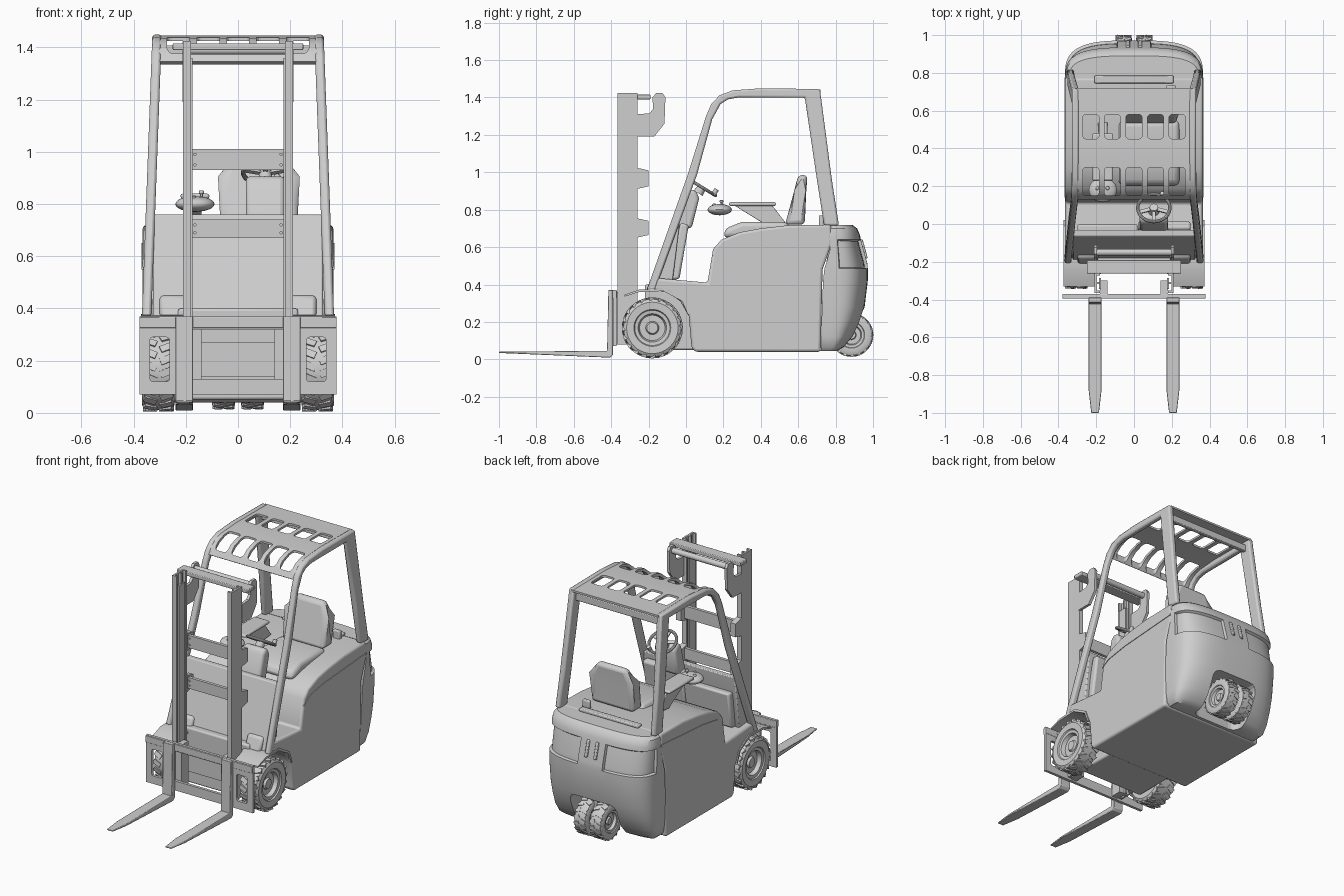
import bpy, bmesh, math
from mathutils import Matrix, Vector

cube = bpy.data.objects.get("Cube")
if cube:
    bpy.data.objects.remove(cube)

GREY = (0.62, 0.62, 0.62, 1)
grey = bpy.data.materials.new("plain grey")
grey.use_nodes = True
grey.diffuse_color = GREY
grey.node_tree.nodes["Principled BSDF"].inputs["Base Color"].default_value = GREY
parts = []


def finish(name, bm, bevel=0.0, segments=2):
    bmesh.ops.recalc_face_normals(bm, faces=bm.faces)
    me = bpy.data.meshes.new(name)
    bm.to_mesh(me)
    bm.free()
    ob = bpy.data.objects.new(name, me)
    bpy.context.collection.objects.link(ob)
    me.materials.append(grey)
    parts.append(ob)
    if bevel:
        mod = ob.modifiers.new("Bevel", 'BEVEL')
        mod.width, mod.segments, mod.limit_method = bevel, segments, 'ANGLE'
        mod.angle_limit = math.radians(35)
    return ob


def add_prism(bm, profile, x0, x1):
    """Side outline (y, z) extruded from x0 to x1."""
    face = bm.faces.new([bm.verts.new((x0, y, z)) for y, z in profile])
    out = bmesh.ops.extrude_face_region(bm, geom=[face])
    verts = [v for v in out["geom"] if isinstance(v, bmesh.types.BMVert)]
    bmesh.ops.translate(bm, verts=verts, vec=(x1 - x0, 0, 0))


def prism(name, profile, x0, x1, bevel=0.0, both=False, lean=0.0, segments=2):
    obs = []
    for side, s in (("left", 1), ("right", -1)) if both else (("", 1),):
        bm = bmesh.new()
        add_prism(bm, profile, x0 * s, x1 * s)
        for v in bm.verts:
            v.co.x -= s * lean * (v.co.z - 0.37)
        obs.append(finish(f"{side}_{name}".strip("_"), bm, bevel, segments))
    return obs[0]


def box(name, x0, x1, y0, y1, z0, z1, bevel=0.0, both=False, segments=2):
    return prism(name, [(y0, z0), (y1, z0), (y1, z1), (y0, z1)], x0, x1, bevel, both, 0, segments)


def cut(target, cutter):
    mod = target.modifiers.new("Cut", 'BOOLEAN')
    mod.object, mod.operation, mod.solver = cutter, 'DIFFERENCE', 'EXACT'
    cutter.hide_render = True
    cutter.hide_viewport = True
    cutter.display_type = 'WIRE'
    parts.remove(cutter)


def cylinder(name, center, radius, depth, axis, top=None, bevel=0.0):
    bm = bmesh.new()
    bmesh.ops.create_cone(bm, cap_ends=True, segments=24, radius1=radius,
                          radius2=radius if top is None else top, depth=depth)
    turn = Vector(axis).to_track_quat('Z', 'Y').to_matrix().to_4x4()
    bm.transform(Matrix.Translation(center) @ turn)
    return finish(name, bm, bevel)


def wheel(name, x, y, z, r, w, lugs):
    """Revolved tyre and rim with staggered tread blocks."""
    half = [(0, .3), (.18, .3), (.22, .2), (.42, .2), (.47, .4), (.58, .42),
            (.61, .48), (.85, .5), (.95, .42), (.97, .2)]
    outline = half + [(a, -b) for a, b in reversed(half)]
    bm = bmesh.new()
    verts = [bm.verts.new((b * w, 0, a * r)) for a, b in outline]
    edges = [bm.edges.new(p) for p in zip(verts, verts[1:])]
    bmesh.ops.spin(bm, geom=verts + edges, cent=(0, 0, 0), axis=(1, 0, 0),
                   angle=math.tau, steps=40)
    bmesh.ops.remove_doubles(bm, verts=bm.verts, dist=1e-5)
    for i in range(lugs):
        for s in (1, -1):
            m = (Matrix.Rotation(math.tau * (i + s / 4) / lugs, 4, 'X')
                 @ Matrix.Translation((s * w * .25, 0, r * .95))
                 @ Matrix.Rotation(s * .4, 4, 'Z')
                 @ Matrix.Diagonal((w * .4, r * .17, r * .1, 1)))
            bmesh.ops.create_cube(bm, size=1, matrix=m)
    bm.transform(Matrix.Translation((x, y, z)))
    return finish(name, bm)


# Chassis and hood
prism("hood_body", [(.03, .06), (.05, .04), (.72, .04), (.73, .48), (.78, .62), (.775, .72),
      (.55, .717), (.40, .70), (.29, .68), (.19, .64), (.145, .59), (.115, .41),
      (-.16, .435), (-.185, .37), (-.10, .36), (-.03, .31), (.015, .23)],
      -.365, .365, .022, segments=3)
prism("side_trim", [(.14, .55), (.20, .585), (.35, .61), (.775, .64), (.775, .65),
      (.35, .62), (.20, .595)], .36, .369, both=True)
box("front_chassis", -.23, .23, -.22, .06, .05, .40, .01)
box("axle_beam", -.27, .27, -.21, -.15, .12, .22)
prism("front_fender", [(-.33, .335), (-.25, .36), (-.12, .365), (-.02, .31), (.01, .24), (.02, .24),
      (-.01, .32), (-.11, .378), (-.25, .373), (-.33, .345)], .20, .372, both=True)
prism("pillar_foot", [(-.215, .365), (-.18, .45), (-.12, .45), (-.12, .365)], .19, .30, .015, both=True)

# Front cowl and dash
prism("front_cowl", [(-.19, .37), (-.065, .76), (-.03, .76), (-.07, .43), (-.10, .37)], -.325, .325, .006)
prism("dash_box", [(-.10, .42), (-.03, .73), (.015, .72), (-.035, .43)], .02, .30, .012)
prism("dash_tray", [(-.10, .42), (-.05, .66), (.0, .66), (-.035, .43)], -.30, .02, .012)


# Rear counterweight lofted from rounded plan outlines
def outline(z, w, back, front):
    pts = []
    for i in range(33):
        t = math.pi * i / 32
        c, s = math.cos(t), max(math.sin(t), 0)
        pts.append((math.copysign(abs(c) ** .62 * w, c), .77 + (back - .77) * s ** .62, z))
    return [(w, front, z)] + pts + [(-w, front, z)]


levels = [(.045, .325, .81, .72), (.065, .345, .845, .722), (.12, .355, .893, .723), (.20, .36, .93, .725),
          (.28, .363, .955, .727), (.42, .366, .972, .733), (.485, .366, .972, .74), (.515, .366, .969, .75),
          (.64, .364, .935, .785), (.665, .364, .93, .785), (.70, .358, .915, .78), (.718, .34, .89, .78)]
bm = bmesh.new()
rings = [[bm.verts.new(p) for p in outline(*lv)] for lv in levels]
for a, b in zip(rings, rings[1:]):
    for i in range(len(a)):
        j = (i + 1) % len(a)
        bm.faces.new((a[i], a[j], b[j], b[i]))
bm.faces.new(rings[0])
bm.faces.new(rings[-1])
bmesh.ops.recalc_face_normals(bm, faces=bm.faces)
lamps = [f for f in bm.faces if .49 < f.calc_center_median().z < .64
         and f.calc_center_median().y > .82 and abs(f.calc_center_median().x) > .07]
bmesh.ops.inset_region(bm, faces=lamps, thickness=.006, depth=-.016)
weight = finish("counterweight", bm)
cut(weight, box("wheel_arch_cutter", -.165, .165, .74, 1.1, -.1, .27, .05, segments=4))
prism("rear_rib", [(.91, .54), (.972, .54), (.945, .64), (.91, .64)], .022, .042, .004, both=True)
box("rear_sill", -.21, .21, .745, .785, .715, .735, .006)
box("sill_block", .17, .22, .71, .735, .71, .77, .006)

# Wheels
for side, s in (("left", 1), ("right", -1)):
    wheel(f"{side}_front_wheel", s * .305, -.18, .168, .162, .125, 20)
    wheel(f"{side}_rear_wheel", s * .055, .885, .13, .116, .088, 18)
cylinder("rear_axle", (0, .885, .13), .03, .12, (1, 0, 0))
box("rear_fork_leg", -.012, .012, .86, .91, .13, .30)

# Overhead guard
prism("guard_frame", [(-.21, .37), (.01, .99), (.107, 1.30), (.135, 1.365), (.18, 1.412), (.25, 1.438),
      (.40, 1.449), (.716, 1.445), (.78, .96), (.818, .715), (.738, .715), (.70, .96), (.635, 1.40),
      (.28, 1.40), (.225, 1.39), (.185, 1.365), (.14, 1.283), (.06, .99), (-.165, .37)],
      .332, .368, .01, both=True, lean=.037)
roof = prism("guard_roof", [(.13, 1.345), (.155, 1.385), (.19, 1.415), (.25, 1.435), (.40, 1.445), (.72, 1.442),
             (.72, 1.43), (.40, 1.432), (.26, 1.422), (.205, 1.402), (.17, 1.375), (.145, 1.335)], -.31, .31)
for i in range(5):
    x = (i - 2) * .114
    for y0, y1 in ((.15, .30), (.45, .58)):
        cut(roof, box("roof_slot_cutter", x - .043, x + .043, y0, y1, 1.3, 1.5, .018, segments=3))
box("roof_rear_bar", -.305, .305, .665, .69, 1.365, 1.408, .004)

# Seat
prism("seat_cushion", [(.20, .65), (.21, .70), (.30, .735), (.54, .735), (.58, .66)], -.08, .24, .025, segments=3)
seat = prism("seat_back", [(.53, .72), (.578, .90), (.60, .985), (.65, .985), (.643, .90), (.635, .72)],
             -.07, .23, .022, segments=3)
for v in seat.data.vertices:
    if v.co.z > .85:
        v.co.x = .08 + (v.co.x - .08) * (.68 if v.co.z > .95 else .9)

# Armrest with control pod
prism("armrest_bracket", [(.255, .825), (.46, .825), (.54, .72), (.44, .71)], -.19, -.14, .004)
box("armrest_pad", -.22, -.11, .23, .48, .82, .84, .008)
bm = bmesh.new()
bmesh.ops.create_uvsphere(bm, u_segments=24, v_segments=12, radius=1,
                          matrix=Matrix.Translation((-.165, .18, .80)) @ Matrix.Diagonal((.075, .065, .03, 1)))
finish("control_pod", bm)
for i, (x, y, z) in enumerate(((-.14, .19, .845), (-.17, .15, .825), (-.195, .19, .825))):
    cylinder(f"lever_{i + 1}", (x, y, z - .015), .005, .03, (0, 0, 1))
    cylinder(f"lever_knob_{i + 1}", (x, y, z), .01, .014, (0, 0, 1), bevel=.004)

# Steering column and wheel
prism("steering_column", [(-.05, .70), (-.005, .88), (.02, .91), (.055, .90), (.07, .86), (.03, .70)],
      .03, .18, .02, segments=3)
tilt = Matrix.Translation((.105, .085, .92)) @ Matrix.Rotation(-.55, 4, 'X')
bpy.ops.mesh.primitive_torus_add(major_radius=.085, minor_radius=.009, major_segments=40, minor_segments=10)
rim = bpy.context.object
rim.name = "steering_rim"
rim.matrix_world = tilt
rim.data.materials.append(grey)
parts.append(rim)
bm = bmesh.new()
for a in (-.3, math.pi + .3, -math.pi / 2):
    bmesh.ops.create_cube(bm, size=1, matrix=tilt @ Matrix.Rotation(a, 4, 'Z')
                          @ Matrix.Translation((.042, 0, -.004)) @ Matrix.Diagonal((.085, .02, .008, 1)))
finish("steering_spokes", bm)
cylinder("steering_hub", tilt @ Vector((0, 0, -.015)), .028, .045, (0, .525, .85), .022)
cylinder("steering_knob", (.15, .155, .895), .013, .035, (0, .525, .85), bevel=.004)

# Mast rails
box("mast_web", .198, .21, -.365, -.26, .08, 1.425, both=True)
for i, y in enumerate((-.365, -.318, -.272)):
    box(f"mast_flange_{i + 1}", .18, .205, y, y + .012, .08, 1.425, both=True)
box("inner_rail", .174, .186, -.345, -.285, .08, 1.36, both=True)

# Mast cross members
for name, z0, z1 in (("upper", .93, 1.01), ("middle", .67, .74), ("lower", .14, .27)):
    box(f"{name}_cross_plate", -.185, .185, -.255, -.235, z0, z1)
    if z0 > .5:
        prism(f"{name}_cross_bracket", [(-.265, z0 - .02), (-.20, z0 - .005), (-.20, z1), (-.265, z1 + .015)],
              .175, .21, both=True)
        for x in (-.165, .165):
            for z in (z0 + .02, z1 - .02):
                cylinder("cross_plate_bolt", (x, -.257, z), .006, .008, (0, -1, 0))
prism("mast_hook", [(-.265, 1.19), (-.17, 1.19), (-.115, 1.26), (-.11, 1.40), (-.125, 1.423), (-.16, 1.423),
      (-.18, 1.40), (-.175, 1.34), (-.195, 1.315), (-.265, 1.31)], .195, .213, both=True)
box("mast_top_bar", -.25, .25, -.262, -.19, 1.39, 1.415, .004)
cylinder("mast_top_roller", (0, -.15, 1.39), .018, .40, (1, 0, 0))

# Load carriage
plate = box("carriage_plate", -.378, .378, -.39, -.372, .07, .37)
cut(plate, box("carriage_middle_cutter", -.18, .18, -.5, -.3, .13, .32))
for s in (1, -1):
    cut(plate, box("carriage_window_cutter", s * .262, s * .338, -.5, -.3, .12, .29, .012))
box("carriage_top_bar", -.378, .378, -.395, -.37, .325, .368, .003)
box("carriage_slide", .14, .18, -.372, -.30, .08, .36, both=True)

# Forks with narrowed tips
prism("fork", [(-.422, .045), (-.88, .042), (-1, .041), (-1, .034), (-.88, .029), (-.43, .01), (-.405, .01),
      (-.39, .025), (-.39, .37), (-.415, .37)], .172, .24, .003, both=True)
for ob in parts:
    if ob.name.endswith("_fork"):
        for v in ob.data.vertices:
            if v.co.y < -.95:
                v.co.x = math.copysign(.206 + (abs(v.co.x) - .206) * .6, v.co.x)

# Smooth curved surfaces, keep corners crisp
bpy.ops.object.select_all(action='DESELECT')
for ob in parts:
    ob.select_set(True)
bpy.context.view_layer.objects.active = parts[0]
bpy.ops.object.shade_smooth_by_angle(angle=math.radians(35))
